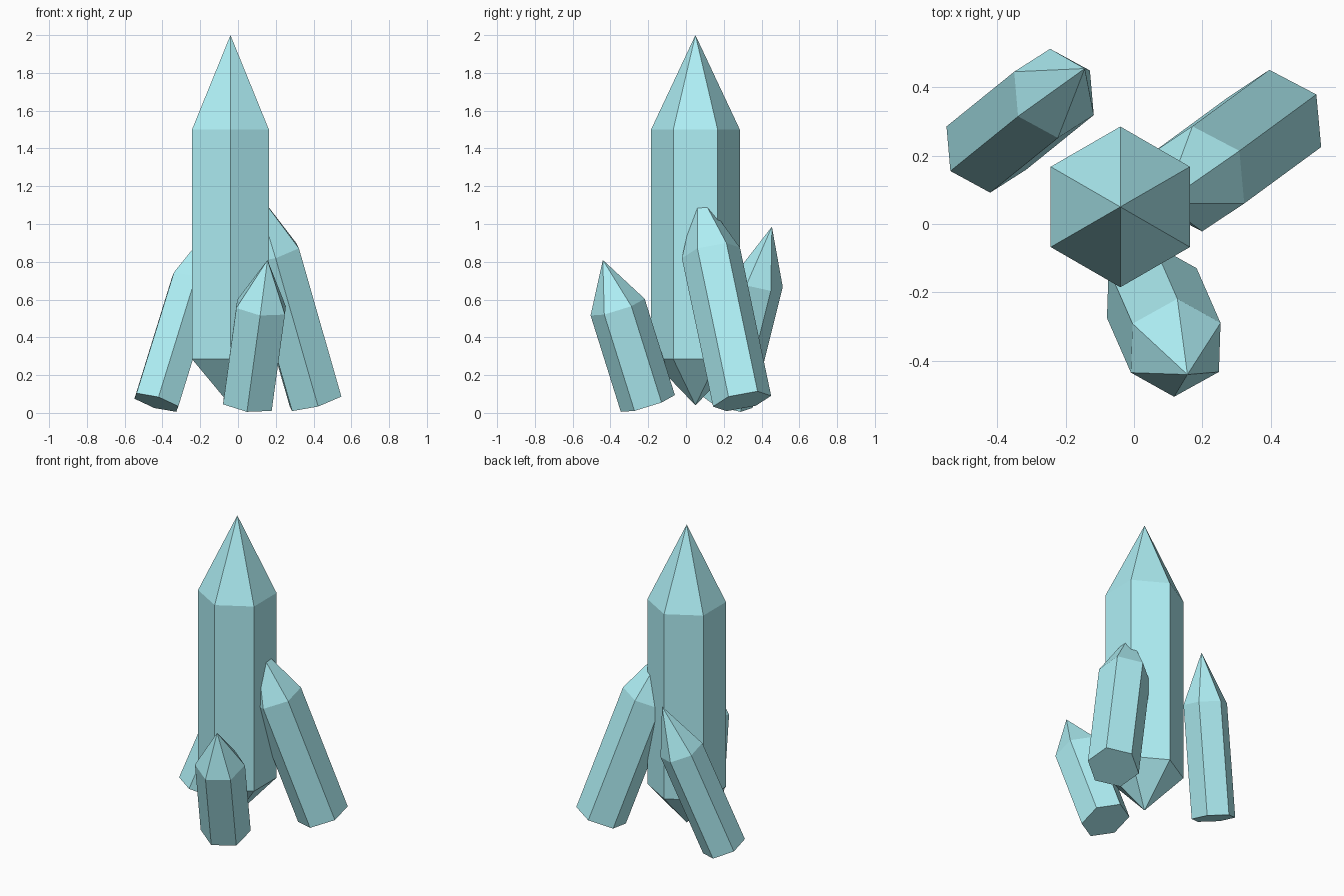
import bpy
import bmesh
from math import tau
from mathutils import Vector, Quaternion

if "Cube" in bpy.data.objects:
    bpy.data.objects.remove(bpy.data.objects["Cube"])

mat = bpy.data.materials.new("aqua_crystal")
mat.diffuse_color = (0.43, 0.87, 0.92, 1)
mat.use_nodes = True
mat.node_tree.nodes["Principled BSDF"].inputs["Base Color"].default_value = mat.diffuse_color


def crystal(name, base, shaft, rim, radius, tip, bottom_tip=0):
    """Hexagonal shaft with a pointed end; rim aims at one corner."""
    base, shaft, rim = Vector(base), Vector(shaft), Vector(rim)
    axis = shaft.normalized()
    rim = (rim - axis * rim.dot(axis)).normalized() * radius
    corners = [Quaternion(axis, tau * i / 6) @ rim for i in range(6)]

    bm = bmesh.new()
    low = [bm.verts.new(base + c) for c in corners]
    high = [bm.verts.new(base + shaft + c) for c in corners]
    apex = bm.verts.new(base + shaft + axis * tip)
    root = bm.verts.new(base - axis * bottom_tip) if bottom_tip else None
    for i in range(6):
        j = (i + 1) % 6
        bm.faces.new((low[i], low[j], high[j], high[i]))
        bm.faces.new((high[i], high[j], apex))
        if root:
            bm.faces.new((low[j], low[i], root))
    if not root:
        bm.faces.new(low[::-1])
    bmesh.ops.recalc_face_normals(bm, faces=bm.faces[:])

    mesh = bpy.data.meshes.new(name)
    bm.to_mesh(mesh)
    bm.free()
    mesh.materials.append(mat)
    obj = bpy.data.objects.new(name, mesh)
    bpy.context.collection.objects.link(obj)


# Tall upright crystal, pointed at both ends
crystal("main_crystal", (-0.04, 0.05, 0.285), (0, 0, 1.215), (0, 1, 0),
        0.235, 0.5, 0.245)

# Leaning flat-based crystals around it
crystal("right_crystal", (0.41, 0.297, 0.062), (-0.225, -0.165, 0.785),
        (0.125, 0.083, 0.055), 0.157, 0.36)
crystal("front_crystal", (0.052, -0.202, 0.05), (0.07, -0.16, 0.51),
        (-0.005, -0.144, -0.046), 0.15, 0.264)
crystal("left_crystal", (-0.432, 0.222, 0.055), (0.198, 0.16, 0.64),
        (-0.105, -0.067, 0.049), 0.134, 0.313)
